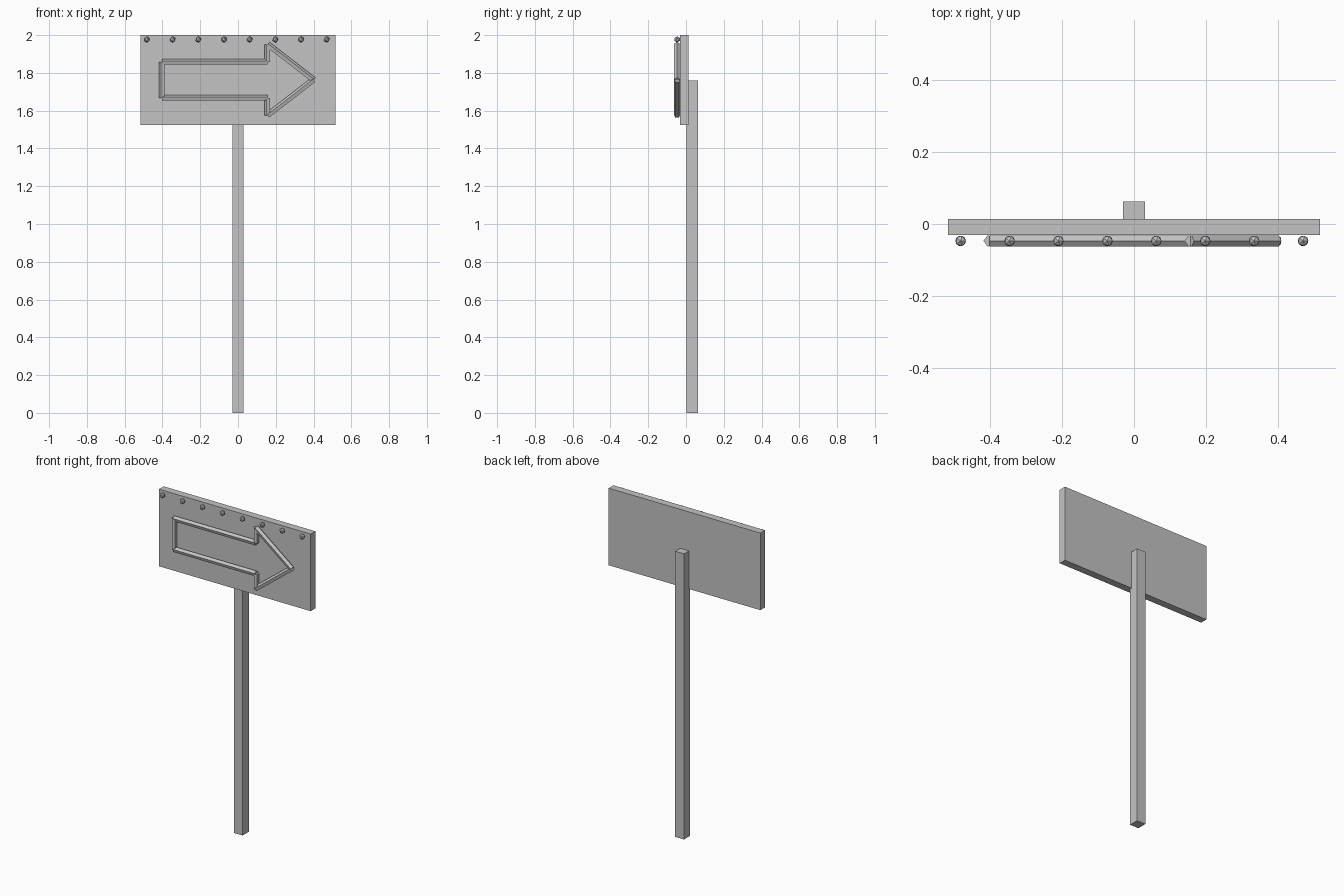
import bpy
import bmesh
from math import pi
from mathutils import Matrix, Vector

cube = bpy.data.objects.get("Cube")
if cube:
    bpy.data.objects.remove(cube, do_unlink=True)

# One plain grey for the whole sign
grey = bpy.data.materials.new("plain_grey")
grey.use_nodes = True
colour = (0.55, 0.55, 0.55, 1)
grey.diffuse_color = colour
grey.node_tree.nodes["Principled BSDF"].inputs["Base Color"].default_value = colour


def finish(name, bm):
    mesh = bpy.data.meshes.new(name)
    bm.to_mesh(mesh)
    bm.free()
    mesh.materials.append(grey)
    obj = bpy.data.objects.new(name, mesh)
    bpy.context.collection.objects.link(obj)
    return obj


def box(name, low, high):
    low, high = Vector(low), Vector(high)
    bm = bmesh.new()
    place = Matrix.Translation((low + high) / 2) @ Matrix.Diagonal((*(high - low), 1))
    bmesh.ops.create_cube(bm, size=1, matrix=place)
    return finish(name, bm)


def tube(bm, start, end, radius, y):
    """Five-sided bar between two (x, z) points, with a ridge to one side."""
    a, b = Vector((start[0], y, start[1])), Vector((end[0], y, end[1]))
    along = (b - a).normalized()
    ridge = Vector((-along.z, 0, along.x))
    depth = along.cross(ridge)
    turn = Matrix((ridge, depth, along)).transposed().to_4x4()
    made = bmesh.ops.create_cone(bm, cap_ends=True, segments=5, radius1=radius,
                                 radius2=radius, depth=(b - a).length)
    # Put the first corner of the section on the ridge
    first = min(made["verts"], key=lambda v: v.index)
    corner = Vector((first.co.x, first.co.y))
    spin = Matrix.Rotation(corner.angle_signed(Vector((1, 0))) * -1, 4, "Z")
    bmesh.ops.transform(bm, verts=made["verts"],
                        matrix=Matrix.Translation((a + b) / 2) @ turn @ spin)


# Post and panel
box("post", (-0.03, 0.002, 0), (0.03, 0.0625, 1.76))
box("sign_panel", (-0.517, -0.031, 1.525), (0.517, 0.0145, 2))

# Arrow outline, made of separate straight bars
MID, TAIL, NECK, TIP = 1.762, -0.402, 0.157, 0.4
SHAFT, HEAD = 0.095, 0.188
bars = [((TAIL, MID - SHAFT), (TAIL, MID + SHAFT)),
        ((NECK, MID - HEAD), (TIP, MID)),
        ((NECK, MID + HEAD), (TIP, MID))]
for side in (-1, 1):
    bars.append(((TAIL, MID + side * SHAFT), (NECK, MID + side * SHAFT)))
    ends = sorted((MID + side * SHAFT, MID + side * HEAD))
    bars.append(((NECK, ends[0]), (NECK, ends[1])))
bm = bmesh.new()
for start, end in bars:
    tube(bm, start, end, 0.0165, -0.047)
finish("arrow_outline", bm)

# Row of bulbs along the top edge
for i in range(8):
    bm = bmesh.new()
    bmesh.ops.create_icosphere(bm, subdivisions=1, radius=0.0165,
                               matrix=Matrix.Translation((-0.482 + i * 0.136, -0.047, 1.977)))
    finish(f"bulb_{i + 1}", bm)
